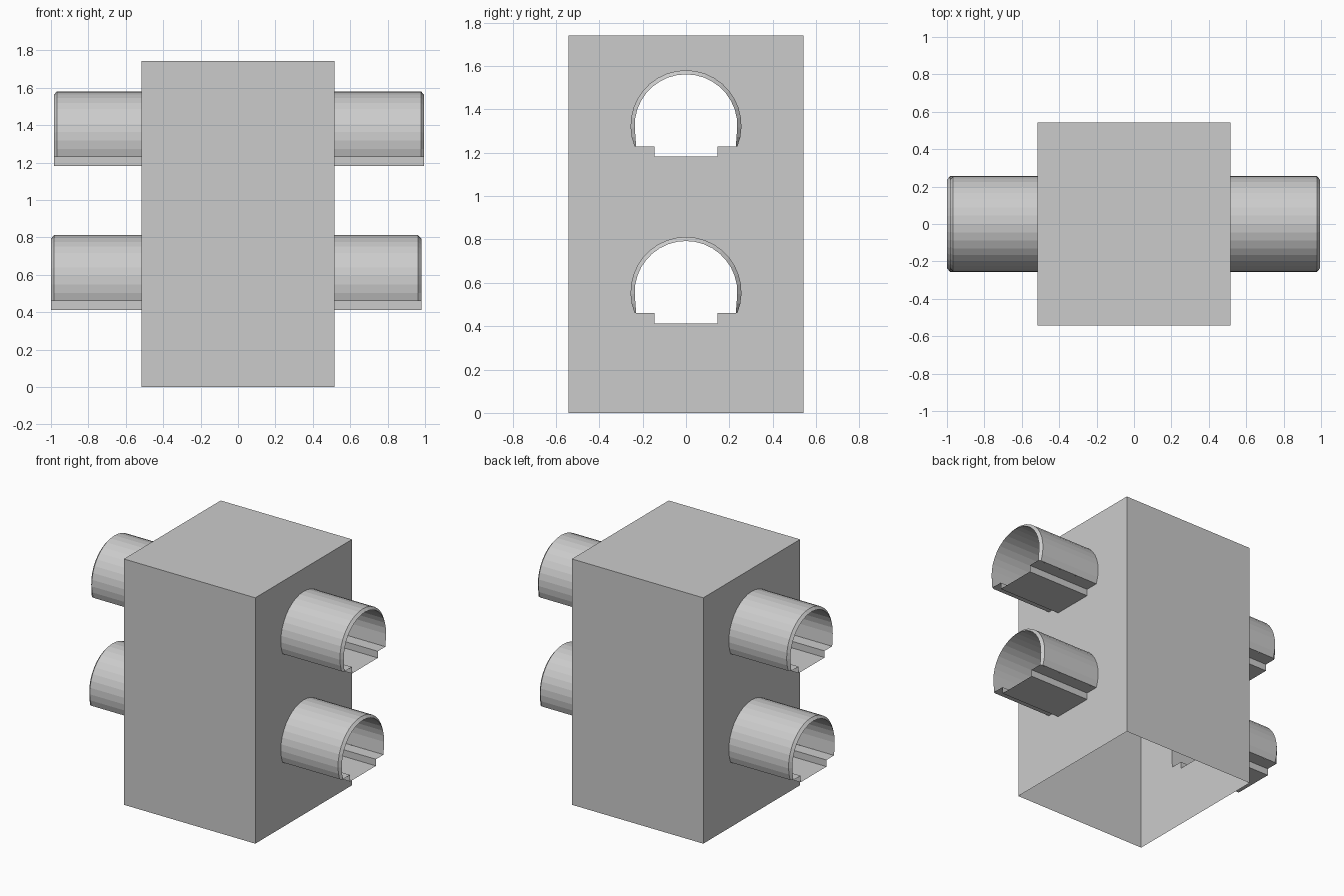
import bpy, bmesh
from math import sin, cos, radians

if "Cube" in bpy.data.objects:
    bpy.data.objects.remove(bpy.data.objects["Cube"])

HX, HY, H = 0.515, 0.542, 1.742      # housing half sizes and height
R_OUT, R_IN = 0.256, 0.237           # barrel radii
SEG = 22
# (axis height, left end, right end) of each barrel row
ROWS = [(0.556, -1.0, 0.98), (1.325, -0.985, 0.995)]
FOOT = -0.096                        # where the arc stops, relative to the axis
FLOOR = [(-0.23, FOOT), (-0.145, FOOT), (-0.145, -0.143),
         (0.145, -0.143), (0.145, FOOT), (0.23, FOOT)]


def finish(bm, name):
    mesh = bpy.data.meshes.new(name)
    bm.to_mesh(mesh)
    bm.free()
    obj = bpy.data.objects.new(name, mesh)
    bpy.context.collection.objects.link(obj)
    return obj


def arcs():
    """Matching outer and inner arch outlines as (y, z) points."""
    outer, inner = [], []
    for i in range(SEG + 1):
        a = radians(-22 + 224 * i / SEG)
        y, z = cos(a), sin(a)
        outer.append((R_OUT * y, R_OUT * z))
        if z < 0:                    # inner sides run nearly straight down
            t = R_OUT * z / FOOT
            s = 1 if y > 0 else -1
            inner.append((s * (R_IN - 0.007 * t), R_OUT * z))
        else:
            inner.append((R_IN * y, R_IN * z))
    return outer, inner


OUTER, INNER = arcs()
HOLE = INNER[:-1] + FLOOR[:-1]


# Housing: open underneath, arched openings in both side walls
bm = bmesh.new()
c = [[bm.verts.new((x, y, z)) for x, y in
      ((-HX, -HY), (HX, -HY), (HX, HY), (-HX, HY))] for z in (0, H)]
bm.faces.new(c[1])
bm.faces.new((c[0][0], c[0][1], c[1][1], c[1][0]))
bm.faces.new((c[0][2], c[0][3], c[1][3], c[1][2]))
box = finish(bm, "housing")


def side_wall(name, s):
    bm = bmesh.new()
    loops = [[(-HY, 0), (HY, 0), (HY, H), (-HY, H)]]
    loops += [[(y, z + zc) for y, z in HOLE] for zc, _, _ in ROWS]
    edges = []
    for loop in loops:
        vs = [bm.verts.new((s * HX, y, z)) for y, z in loop]
        edges += [bm.edges.new((vs[i - 1], vs[i])) for i in range(len(vs))]
    bmesh.ops.triangle_fill(bm, edges=edges, use_beauty=True,
                            use_dissolve=False, normal=(s, 0, 0))
    for f in bm.faces:
        f.normal_update()
        if f.normal.x * s < 0:
            f.normal_flip()
    return finish(bm, name)


side_wall("left_wall", -1)
side_wall("right_wall", 1)


# Barrel: arched tube with chamfered rim and a stepped tray floor
def barrel(name, zc, end):
    s = 1 if end > 0 else -1
    root, rim = s * HX, end - s * 0.017
    bm = bmesh.new()
    rings = [[bm.verts.new((x, y, z + zc)) for y, z in prof] for prof, x in
             ((OUTER, root), (OUTER, rim), (INNER, end), (INNER, root))]
    for a, b in zip(rings, rings[1:]):
        for i in range(SEG):
            bm.faces.new((a[i], a[i + 1], b[i + 1], b[i]))
    for i in (0, SEG):               # feet of the arch
        bm.faces.new([r[i] for r in rings])
    bmesh.ops.recalc_face_normals(bm, faces=bm.faces)
    tray = [[bm.verts.new((x, y, z + zc)) for y, z in FLOOR]
            for x in (root, end)]
    for i in range(len(FLOOR) - 1):
        q = (tray[0][i], tray[0][i + 1], tray[1][i + 1], tray[1][i])
        bm.faces.new(q if s < 0 else q[::-1])
    return finish(bm, name)


for row, (zc, left, right) in zip(("lower", "upper"), ROWS):
    barrel(row + "_left_barrel", zc, left)
    barrel(row + "_right_barrel", zc, right)
